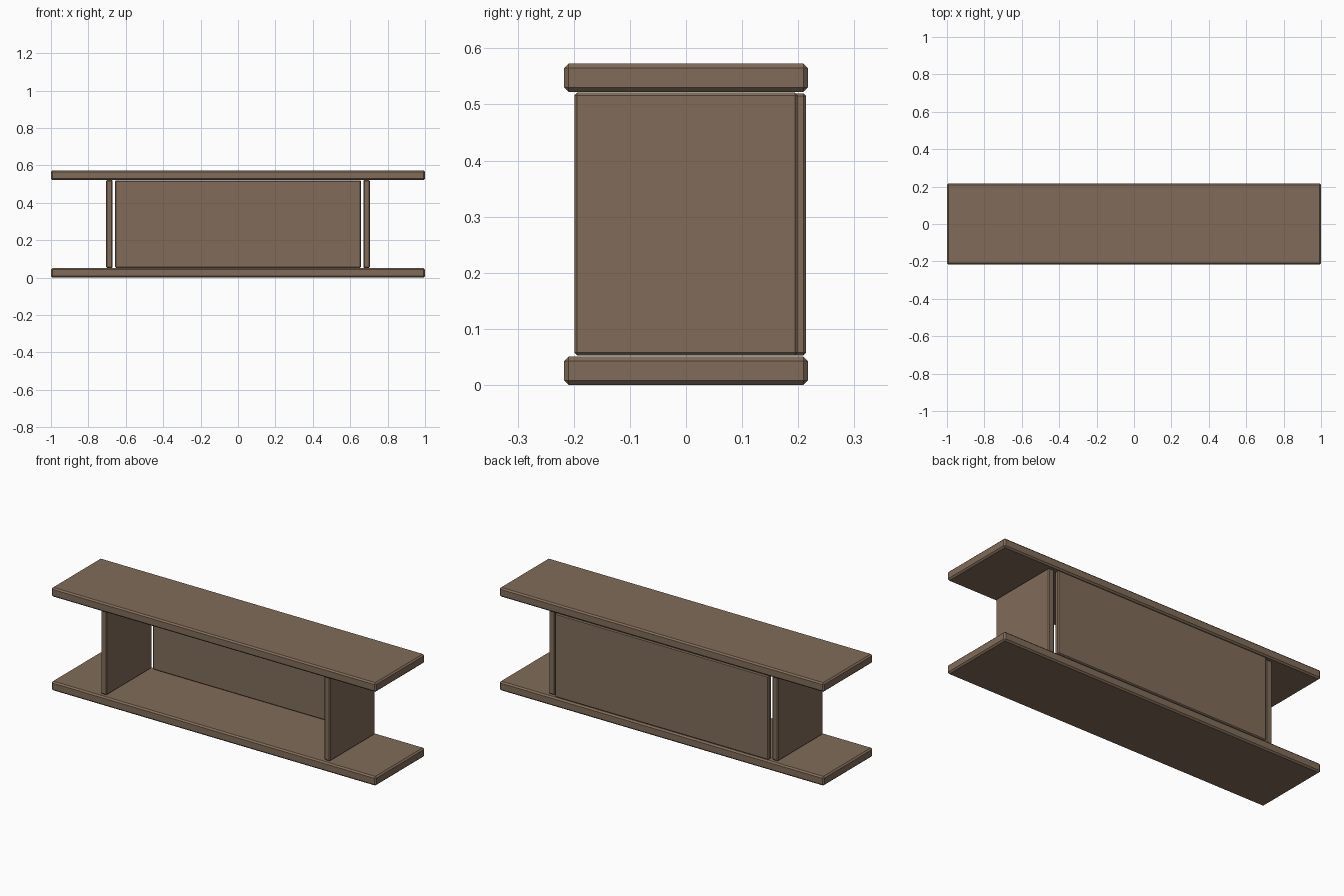
import bpy

if "Cube" in bpy.data.objects:
    bpy.data.objects.remove(bpy.data.objects["Cube"])

wood = bpy.data.materials.new("wood")
wood.diffuse_color = (0.22, 0.15, 0.10, 1)
wood.use_nodes = True
wood.node_tree.nodes["Principled BSDF"].inputs["Base Color"].default_value = wood.diffuse_color


def board(name, lo, hi, chamfer):
    """Flat board between two corners, with chamfered edges."""
    center = [(a + b) / 2 for a, b in zip(lo, hi)]
    bpy.ops.mesh.primitive_cube_add(size=1, location=center)
    ob = bpy.context.object
    ob.name = name
    ob.dimensions = [b - a for a, b in zip(lo, hi)]
    bpy.ops.object.transform_apply(location=False, rotation=False, scale=True)
    mod = ob.modifiers.new("chamfer", "BEVEL")
    mod.width = chamfer
    mod.segments = 1
    ob.data.materials.append(wood)
    return ob


# Long bottom and top shelves
for name, z in (("bottom_shelf", 0.0), ("top_shelf", 0.522)):
    board(name, (-1, -0.217, z), (1, 0.217, z + 0.051), 0.008)

# Upright sides
for name, s in (("left_side", -1), ("right_side", 1)):
    x0, x1 = sorted((s * 0.67, s * 0.706))
    board(name, (x0, -0.199, 0.053), (x1, 0.199, 0.521), 0.005)

# Thin back panel set between the sides with a small gap
board("back_panel", (-0.658, 0.188, 0.053), (0.658, 0.214, 0.52), 0.005)
